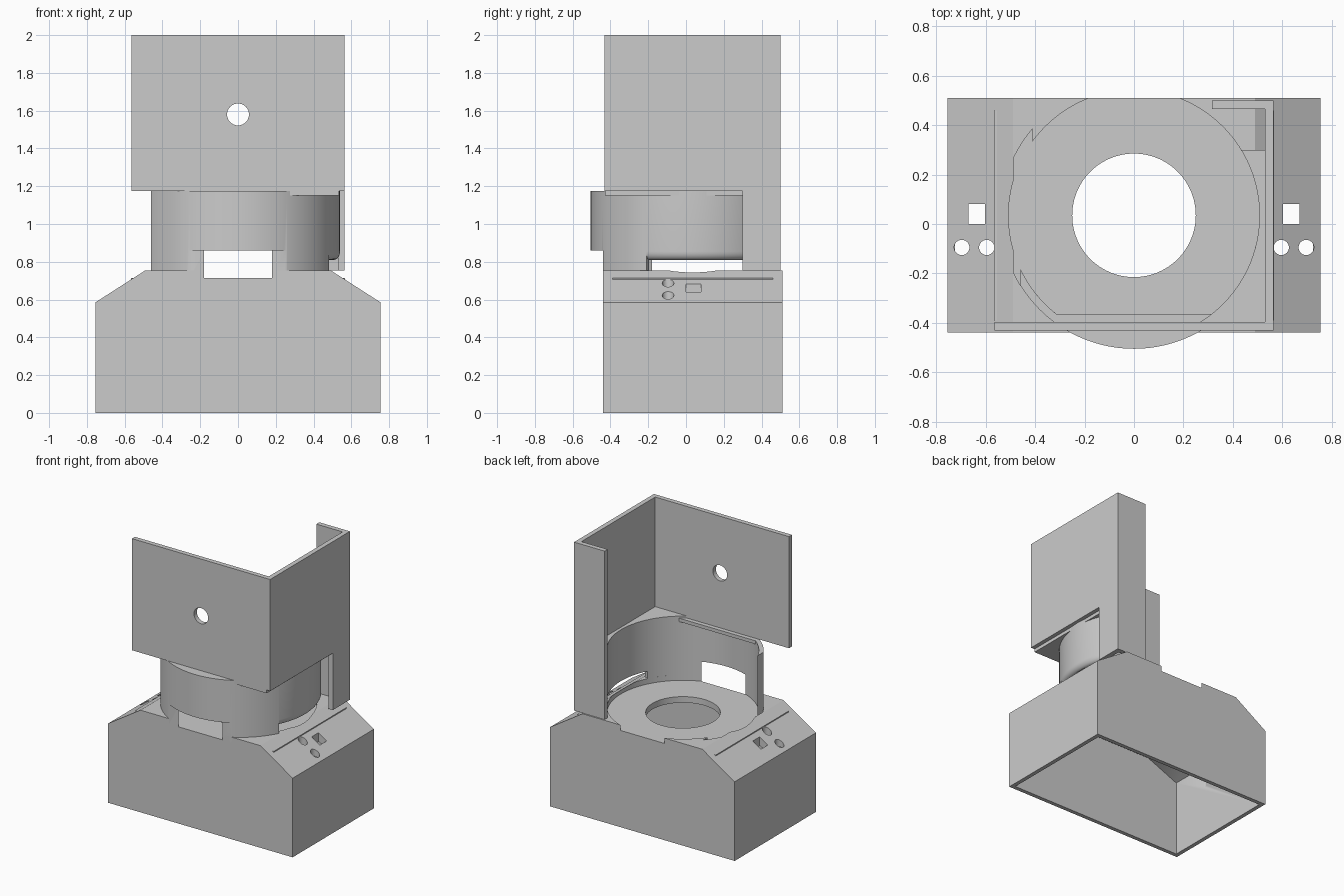
import bpy, bmesh, math
from mathutils import Matrix, Vector

cube = bpy.data.objects.get("Cube")
if cube:
    bpy.data.objects.remove(cube, do_unlink=True)

grey = bpy.data.materials.new("plain grey")
grey.use_nodes = True
grey.diffuse_color = (0.6, 0.6, 0.6, 1)
grey.node_tree.nodes["Principled BSDF"].inputs["Base Color"].default_value = (0.6, 0.6, 0.6, 1)

CY = 0.035             # centre of the round seat
R_IN, R_OUT = 0.508, 0.54
TOP, FLOOR, RIM = 0.755, 0.715, 1.175


def finish(name, bm):
    bmesh.ops.recalc_face_normals(bm, faces=bm.faces)
    mesh = bpy.data.meshes.new(name)
    bm.to_mesh(mesh)
    bm.free()
    mesh.materials.append(grey)
    obj = bpy.data.objects.new(name, mesh)
    bpy.context.collection.objects.link(obj)
    return obj


def box(name, x0, x1, y0, y1, z0, z1):
    bm = bmesh.new()
    bmesh.ops.create_cube(bm, size=1)
    for v in bm.verts:
        v.co = ((x0 + x1) / 2 + v.co.x * (x1 - x0),
                (y0 + y1) / 2 + v.co.y * (y1 - y0),
                (z0 + z1) / 2 + v.co.z * (z1 - z0))
    return finish(name, bm)


def cylinder(name, x, y, z0, z1, r, sides=96):
    bm = bmesh.new()
    bmesh.ops.create_cone(bm, cap_ends=True, segments=sides, radius1=r, radius2=r,
                          depth=z1 - z0, matrix=Matrix.Translation((x, y, (z0 + z1) / 2)))
    return finish(name, bm)


def prism(name, profile, y0, y1):
    """Extrude an x-z outline along y."""
    bm = bmesh.new()
    face = bm.faces.new([bm.verts.new((x, y0, z)) for x, z in profile])
    ext = bmesh.ops.extrude_face_region(bm, geom=[face])
    bmesh.ops.translate(bm, vec=(0, y1 - y0, 0),
                        verts=[e for e in ext["geom"] if isinstance(e, bmesh.types.BMVert)])
    return finish(name, bm)


def sweep(name, profile, a0, a1, steps):
    """Sweep a radius-height outline around the seat centre."""
    bm = bmesh.new()
    rings = []
    for i in range(steps + 1):
        a = math.radians(a0 + (a1 - a0) * i / steps)
        rings.append([bm.verts.new((r * math.cos(a), CY + r * math.sin(a), z)) for r, z in profile])
    n = len(profile)
    for p, q in zip(rings, rings[1:]):
        for k in range(n):
            bm.faces.new((p[k], p[(k + 1) % n], q[(k + 1) % n], q[k]))
    bm.faces.new(rings[0])
    bm.faces.new(rings[-1])
    return finish(name, bm)


def boolean(obj, others, operation="DIFFERENCE"):
    """Apply boolean steps, then discard the helpers."""
    for other in others:
        other.hide_render = True
        mod = obj.modifiers.new("cut", "BOOLEAN")
        mod.operation, mod.solver, mod.object = operation, "EXACT", other
        bpy.context.view_layer.update()
        done = bpy.data.meshes.new_from_object(
            obj.evaluated_get(bpy.context.evaluated_depsgraph_get()))
        obj.modifiers.clear()
        obj.data = done
        bpy.data.objects.remove(other, do_unlink=True)
    return obj


def house(w, shoulder, top_w, top, bottom):
    return [(-w, bottom), (w, bottom), (w, shoulder), (top_w, top), (-top_w, top), (-w, shoulder)]


# Hollow base with sloped shoulders, open underneath
base = prism("base", house(0.755, 0.585, 0.49, TOP, 0), -0.44, 0.51)
seat = cylinder("seat_cut", 0, CY, FLOOR, 1, R_IN)
ring_seat = boolean(cylinder("ring_seat_cut", 0, CY, FLOOR, 1, R_OUT),
                    [box("limit", -0.485, -0.41, -0.4, 0.48, 0.6, 1.1)], "INTERSECT")
cuts = [prism("hollow", house(0.725, 0.565, 0.475, 0.67, -0.1), -0.41, 0.48),
        seat, ring_seat, cylinder("opening", 0, CY, 0.4, 1, 0.25)]
for s in (-1, 1):
    xs = sorted((s * 0.603, s * 0.67))
    cuts.append(box("switch_hole", xs[0], xs[1], 0, 0.08, 0.4, 1))
    for x in (0.596, 0.697):
        cuts.append(cylinder("round_hole", s * x, -0.095, 0.4, 1, 0.031, 32))
boolean(base, cuts)

# Thin ledges along both shoulders
for s, side in ((1, "left"), (-1, "right")):
    xs = sorted((s * 0.552, s * 0.566))
    box(side + "_ledge", xs[0], xs[1], -0.39, 0.46, 0.69, 0.714)

# Partial ring: tall front arc, and a raised arc with a rounded lower edge
front_arc = sweep("ring_front",
                  [(R_IN, FLOOR), (R_OUT, FLOOR), (R_OUT, RIM), (R_IN, RIM)], -160, -27, 70)
boolean(front_arc, [box("front_cut", -0.6, 0.6, -0.7, -0.44, 0.6, 0.86),
                    box("end_cut", -0.7, -0.46, -0.6, 0.2, 0.6, 1.3)])
rounded = [(R_IN, 0.81)]
for i in range(7):
    t = math.radians(15 * i)
    rounded.append((R_IN + 0.032 * math.sin(t), 0.855 - 0.045 * math.cos(t)))
rounded += [(R_OUT, RIM), (R_IN, RIM)]
side_arc = sweep("ring_side", rounded[1:], -27, 35, 34)
boolean(side_arc, [box("back_cut", 0.2, 0.7, 0.30, 0.6, 0.6, 1.3)])

# Flat shelf filling the gaps between ring and panels
shelf_front = boolean(cylinder("shelf_front", 0, CY, 1.15, RIM, R_IN + 0.005),
                      [box("limit", -0.6, 0.6, -0.6, -0.365, 1, 1.3)], "INTERSECT")
boolean(box("shelf_corner", 0.2, 0.535, -0.43, 0.30, 1.15, RIM + 0.015),
        [cylinder("shelf_hole", 0, CY, 1, 1.3, R_IN)])

# Upper panels: front with a peep hole, side, and the rear column flange
panel = box("front_panel", -0.565, 0.565, -0.432, -0.397, RIM, 2)
hole = cylinder("peep_hole", 0, 0, -1, 1, 0.058, 40)
hole.data.transform(Matrix.Translation((0, 0, 1.58)) @ Matrix.Rotation(math.pi / 2, 4, "X"))
boolean(panel, [hole])
side = box("side_panel", 0.53, 0.565, -0.397, 0.465, TOP, 2)
boolean(side, [box("side_cut", 0.4, 0.7, -0.6, 0.30, 0.6, RIM)])
box("rear_flange", 0.315, 0.565, 0.465, 0.50, TOP, 2)

# Smooth the round walls while keeping edges sharp
bpy.ops.object.select_all(action="DESELECT")
for name in ("base", "ring_front", "ring_side", "front_panel", "shelf_front", "shelf_corner"):
    obj = bpy.data.objects[name]
    obj.select_set(True)
    bpy.context.view_layer.objects.active = obj
bpy.ops.object.shade_smooth_by_angle(angle=math.radians(30))
